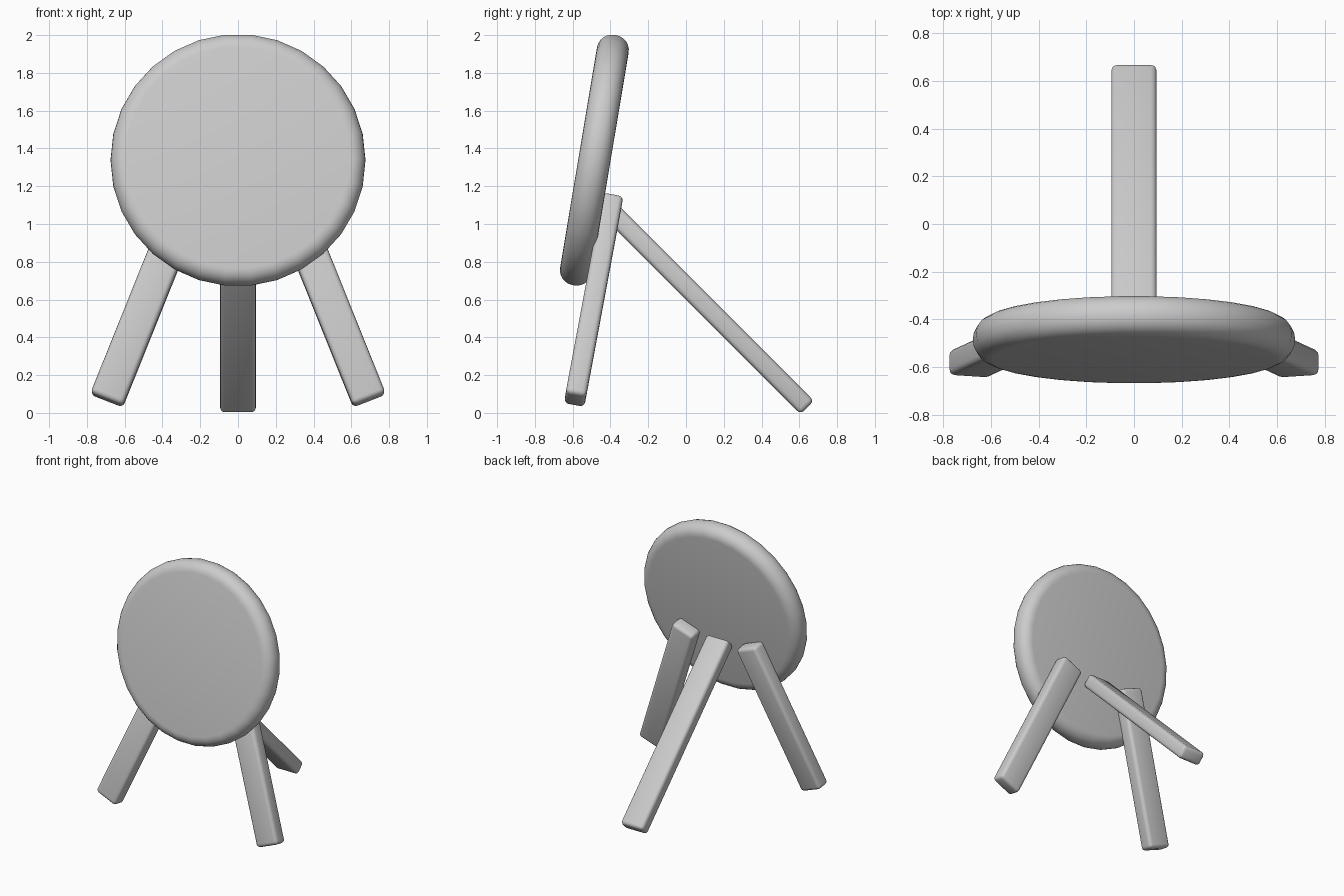
import bpy
import bmesh
from math import radians
from mathutils import Matrix, Vector

cube = bpy.data.objects.get("Cube")
if cube:
    bpy.data.objects.remove(cube, do_unlink=True)

GREY = (0.6, 0.6, 0.6, 1.0)
grey = bpy.data.materials.new("plain grey")
grey.use_nodes = True
grey.diffuse_color = GREY
grey.node_tree.nodes["Principled BSDF"].inputs["Base Color"].default_value = GREY

LEAN = radians(9.5)
face_normal = Vector((0, -1, 0)) @ Matrix.Rotation(LEAN, 3, 'X')


def finish(name, bm, matrix, bevel, segments):
    """Turn a bmesh into a placed object with softly rounded edges."""
    mesh = bpy.data.meshes.new(name)
    bm.to_mesh(mesh)
    bm.free()
    obj = bpy.data.objects.new(name, mesh)
    bpy.context.collection.objects.link(obj)
    obj.matrix_world = matrix
    mesh.materials.append(grey)
    mod = obj.modifiers.new("rounded edges", 'BEVEL')
    mod.width = bevel
    mod.segments = segments
    mod.limit_method = 'ANGLE'
    mod.angle_limit = radians(40)
    bpy.ops.object.select_all(action='DESELECT')
    obj.select_set(True)
    bpy.context.view_layer.objects.active = obj
    bpy.ops.object.modifier_apply(modifier=mod.name)
    bpy.ops.object.shade_smooth_by_angle(angle=radians(40))
    return obj


def leg(name, foot, top, facing, width, depth):
    """Rectangular bar from foot to top, its wide side turned to facing."""
    foot, top = Vector(foot), Vector(top)
    along = (top - foot).normalized()
    side = along.cross(facing).normalized()
    front = side.cross(along)
    frame = Matrix((side, front, along)).transposed().to_4x4()
    bm = bmesh.new()
    bmesh.ops.create_cube(bm, size=1)
    bmesh.ops.scale(bm, vec=(width, depth, (top - foot).length), verts=bm.verts)
    finish(name, bm, Matrix.Translation((foot + top) / 2) @ frame, 0.025, 3)


# Round, leaning disc
bm = bmesh.new()
bmesh.ops.create_cone(bm, cap_ends=True, segments=30, radius1=0.675,
                      radius2=0.675, depth=0.17)
bmesh.ops.rotate(bm, matrix=Matrix.Rotation(radians(90), 3, 'Z'), verts=bm.verts)
finish("round_disc", bm, Matrix.Translation((0, -0.485, 1.338))
       @ Matrix.Rotation(radians(90) - LEAN, 4, 'X'), 0.08, 6)

# Splayed front legs, mirrored
for name, s in (("left_front_leg", 1), ("right_front_leg", -1)):
    leg(name, (0.695 * s, -0.588, 0.068), (0.268 * s, -0.39, 1.13),
        face_normal, 0.185, 0.11)

# Long rear prop leg
leg("rear_leg", (0, 0.642, 0.028), (0, -0.42, 1.09), Vector((0, 1, 1)), 0.19, 0.1)
